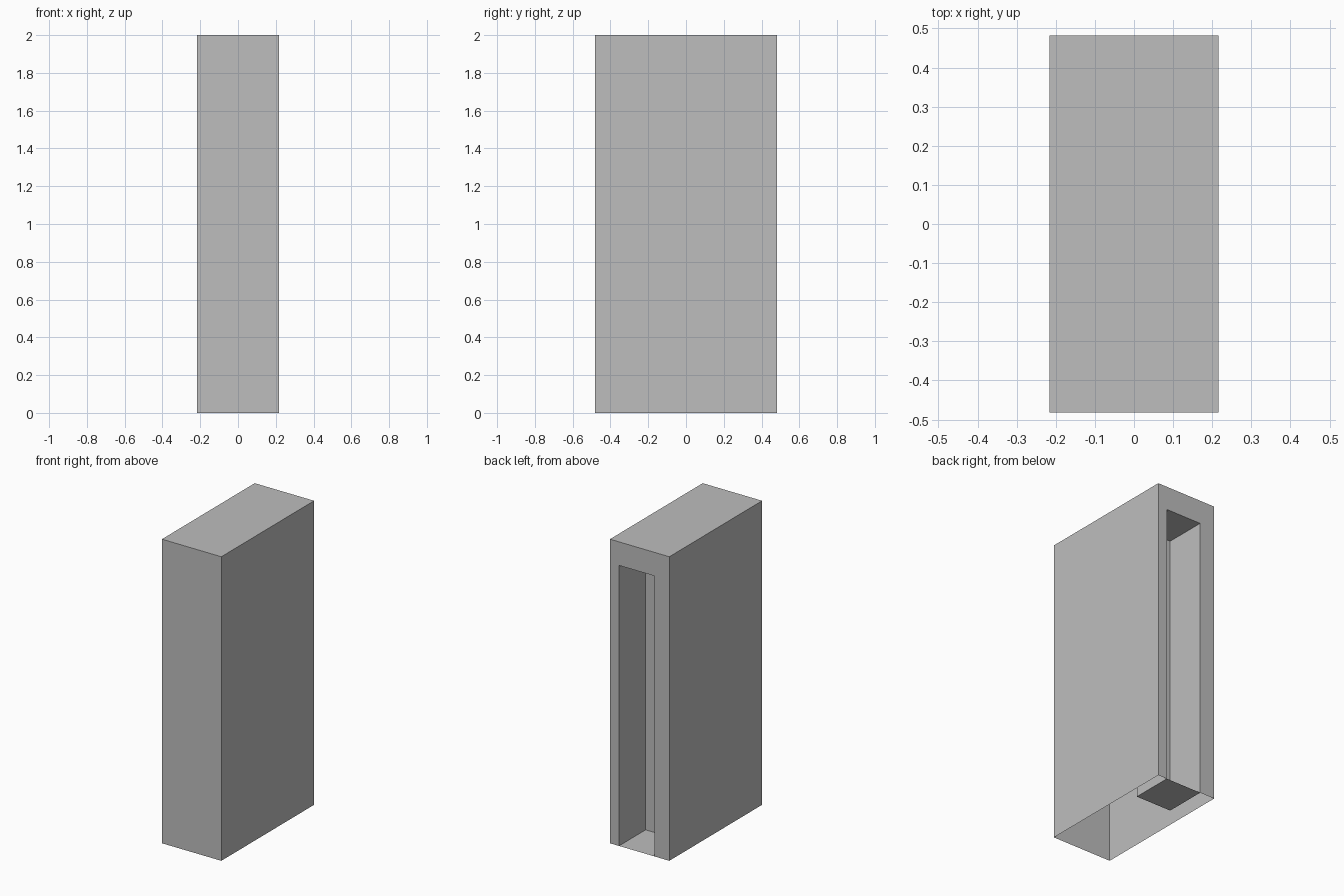
import bpy, bmesh
from mathutils import Matrix, Vector

default = bpy.data.objects.get("Cube")
if default:
    bpy.data.objects.remove(default, do_unlink=True)

HALF_X, HALF_Y, HEIGHT = 0.216, 0.482, 2.0
SLOT_LEFT, SLOT_RIGHT, SLOT_TOP, SLOT_DEPTH = 0.15, -0.108, 1.845, 0.277

# Single grey colour
grey = bpy.data.materials.new("plain_grey")
grey.use_nodes = True
colour = (0.515, 0.515, 0.515, 1.0)
grey.diffuse_color = colour
grey.node_tree.nodes["Principled BSDF"].inputs["Base Color"].default_value = colour


def box(low, high):
    low, high = Vector(low), Vector(high)
    bm = bmesh.new()
    size = Matrix.Diagonal((*(high - low), 1.0))
    bmesh.ops.create_cube(bm, size=1.0, matrix=Matrix.Translation((low + high) / 2) @ size)
    bm.normal_update()
    return bm


def remove_side(bm, direction):
    faces = [f for f in bm.faces if f.normal.dot(Vector(direction)) > 0.9]
    bmesh.ops.delete(bm, geom=faces, context="FACES_ONLY")


def finish(bm, name):
    mesh = bpy.data.meshes.new(name)
    bm.to_mesh(mesh)
    bm.free()
    mesh.materials.append(grey)
    obj = bpy.data.objects.new(name, mesh)
    bpy.context.collection.objects.link(obj)


# Thin outer casing, open underneath, with a slot cut in the back wall
casing = box((-HALF_X, -HALF_Y, 0), (HALF_X, HALF_Y, HEIGHT))
remove_side(casing, (0, 0, -1))
cuts = [((SLOT_LEFT, 0, 0), (1, 0, 0)), ((SLOT_RIGHT, 0, 0), (1, 0, 0)), ((0, 0, SLOT_TOP), (0, 0, 1))]
for point, normal in cuts:
    back = [f for f in casing.faces if f.normal.y > 0.9]
    edges = {e for f in back for e in f.edges}
    verts = {v for f in back for v in f.verts}
    bmesh.ops.bisect_plane(casing, geom=back + list(edges) + list(verts),
                           plane_co=point, plane_no=normal)
    casing.normal_update()
opening = [f for f in casing.faces if f.normal.y > 0.9
           and SLOT_RIGHT < f.calc_center_median().x < SLOT_LEFT
           and f.calc_center_median().z < SLOT_TOP]
bmesh.ops.delete(casing, geom=opening, context="FACES")
finish(casing, "outer_casing")

# Recessed pocket lining behind the slot, reaching down to the ground
pocket = box((SLOT_RIGHT, HALF_Y - SLOT_DEPTH, 0), (SLOT_LEFT, HALF_Y, SLOT_TOP))
remove_side(pocket, (0, 1, 0))
bmesh.ops.reverse_faces(pocket, faces=pocket.faces[:])
finish(pocket, "back_recess")
